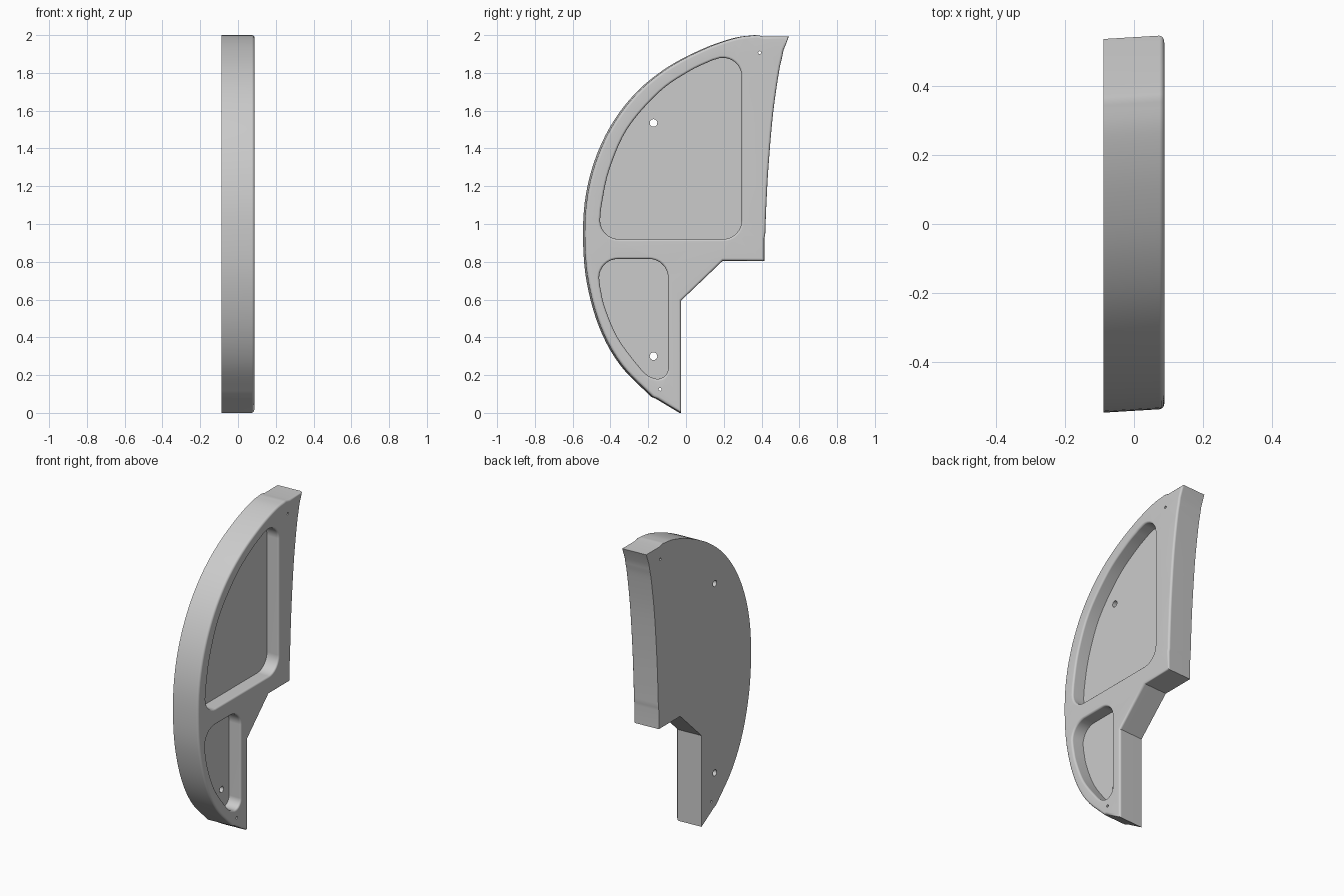
import bpy, bmesh
from math import cos, sin, pi, radians
from mathutils import Vector

if "Cube" in bpy.data.objects:
    bpy.data.objects.remove(bpy.data.objects["Cube"])

HALF = 0.0875         # half thickness
FLOOR = HALF - 0.085  # pocket floor


def smooth(pts, steps=5):
    """Catmull-Rom curve through open (y, z) points."""
    p = [Vector(q) for q in pts]
    p = [2 * p[0] - p[1]] + p + [2 * p[-1] - p[-2]]
    out = []
    for i in range(1, len(p) - 2):
        a, b, c, d = p[i - 1:i + 3]
        for s in range(steps):
            t = s / steps
            out.append(0.5 * (2 * b + (c - a) * t + (2 * a - 5 * b + 4 * c - d) * t * t
                              + (3 * b - a - 3 * c + d) * t ** 3))
    return out + [p[-2]]


def arc(cy, cz, r, a0, a1, n=8):
    angles = [radians(a0 + (a1 - a0) * i / n) for i in range(n + 1)]
    return [Vector((cy + r * cos(a), cz + r * sin(a))) for a in angles]


def offset(prof, d):
    """Move a counter-clockwise profile outward by d with mitred corners."""
    out = []
    for i, p in enumerate(prof):
        e0 = (p - prof[i - 1]).normalized()
        e1 = (prof[(i + 1) % len(prof)] - p).normalized()
        n0, n1 = Vector((e0.y, -e0.x)), Vector((e1.y, -e1.x))
        out.append(p + (n0 + n1) * d / max(0.4, 1 + n0.dot(n1)))
    return out


def fillet(r, sign):
    """Quarter-round rings ending on the front (+x) face."""
    return [(HALF - r + r * sin(a), sign * r * (1 - cos(a))) for a in (0, pi / 6, pi / 3, pi / 2)]


bm = bmesh.new()


def wall(prof, rings, shear=0.0):
    """Stack the profile along x as (x, outward offset) rings; return first and last loop."""
    loops = [[bm.verts.new((x, p.x + shear * x, p.y)) for p in offset(prof, d)] for x, d in rings]
    n = len(prof)
    for a, b in zip(loops, loops[1:]):
        for i in range(n):
            j = (i + 1) % n
            bm.faces.new((a[i], a[j], b[j], b[i]))
    return loops[0], loops[-1]


def cap(loops, sign):
    """Fill a flat face bounded by the first loop, with the others as openings."""
    edges = [bm.edges.get((lp[i - 1], lp[i])) for lp in loops for i in range(len(lp))]
    bmesh.ops.triangle_fill(bm, use_beauty=True, use_dissolve=False, edges=edges, normal=(sign, 0, 0))


# Body outline: straight notch, concave rear edge, tip, long curved front
outline = [Vector(p) for p in ((-0.03, 0.0), (-0.03, 0.595), (0.19, 0.805), (0.41, 0.805), (0.41, 0.925))]
outline += smooth([(0.415, 0.945), (0.42, 1.08), (0.432, 1.30), (0.456, 1.58), (0.487, 1.80), (0.505, 1.885)])
outline += [Vector(p) for p in ((0.512, 1.92), (0.54, 1.992), (0.408, 1.992))]
outline += smooth([(0.37, 2.0), (0.26, 1.985), (0.10, 1.93), (-0.085, 1.835), (-0.245, 1.71),
                   (-0.375, 1.55), (-0.47, 1.36), (-0.525, 1.155), (-0.54, 0.94), (-0.522, 0.70),
                   (-0.455, 0.455), (-0.345, 0.255), (-0.18, 0.085)])
outline.append(Vector((-0.155, 0.075)))
back, front = wall(outline, [(-HALF, 0)] + fillet(0.014, -1), shear=0.06)
back_loops, front_loops = [back], [front]

# Recessed pockets, each with a large through hole in its floor
upper = (arc(0.195, 1.02, 0.1, -90, 0) + arc(0.195, 1.78, 0.1, 0, 98)
         + smooth([(0.14, 1.867), (0.02, 1.81), (-0.14, 1.70), (-0.31, 1.505),
                   (-0.405, 1.29), (-0.445, 1.11), (-0.455, 1.02)])
         + arc(-0.355, 1.02, 0.1, 180, 270)[1:])
lower = (arc(-0.195, 0.715, 0.1, 0, 90) + arc(-0.36, 0.715, 0.1, 90, 180)
         + smooth([(-0.455, 0.67), (-0.43, 0.56), (-0.36, 0.395), (-0.245, 0.24), (-0.20, 0.195)])
         + arc(-0.15, 0.235, 0.055, 250, 360))
for prof, hole_z in ((upper, 1.535), (lower, 0.30)):
    floor, rim = wall(prof, [(FLOOR, 0)] + fillet(0.012, 1))
    hole_back, hole_front = wall(arc(-0.172, hole_z, 0.02, 0, 345, 23), [(-HALF, 0), (FLOOR, 0)])
    cap([floor, hole_front], 1)
    back_loops.append(hole_back)
    front_loops.append(rim)

# Small through holes near both ends
for y, z in ((0.39, 1.907), (-0.137, 0.125)):
    hole_back, hole_front = wall(arc(y, z, 0.008, 0, 330, 11), [(-HALF, 0), (HALF, 0)])
    back_loops.append(hole_back)
    front_loops.append(hole_front)

# Flat back and front faces
cap(back_loops, -1)
cap(front_loops, 1)
bmesh.ops.recalc_face_normals(bm, faces=bm.faces[:])

mesh = bpy.data.meshes.new("curved_panel")
bm.to_mesh(mesh)
bm.free()
panel = bpy.data.objects.new("curved_panel", mesh)
bpy.context.collection.objects.link(panel)

# Smooth rounded parts, keep real edges sharp
bpy.context.view_layer.objects.active = panel
panel.select_set(True)
bpy.ops.object.shade_smooth_by_angle(angle=radians(32))
clean = panel.modifiers.new("clean_shading", 'WEIGHTED_NORMAL')
clean.keep_sharp = True
